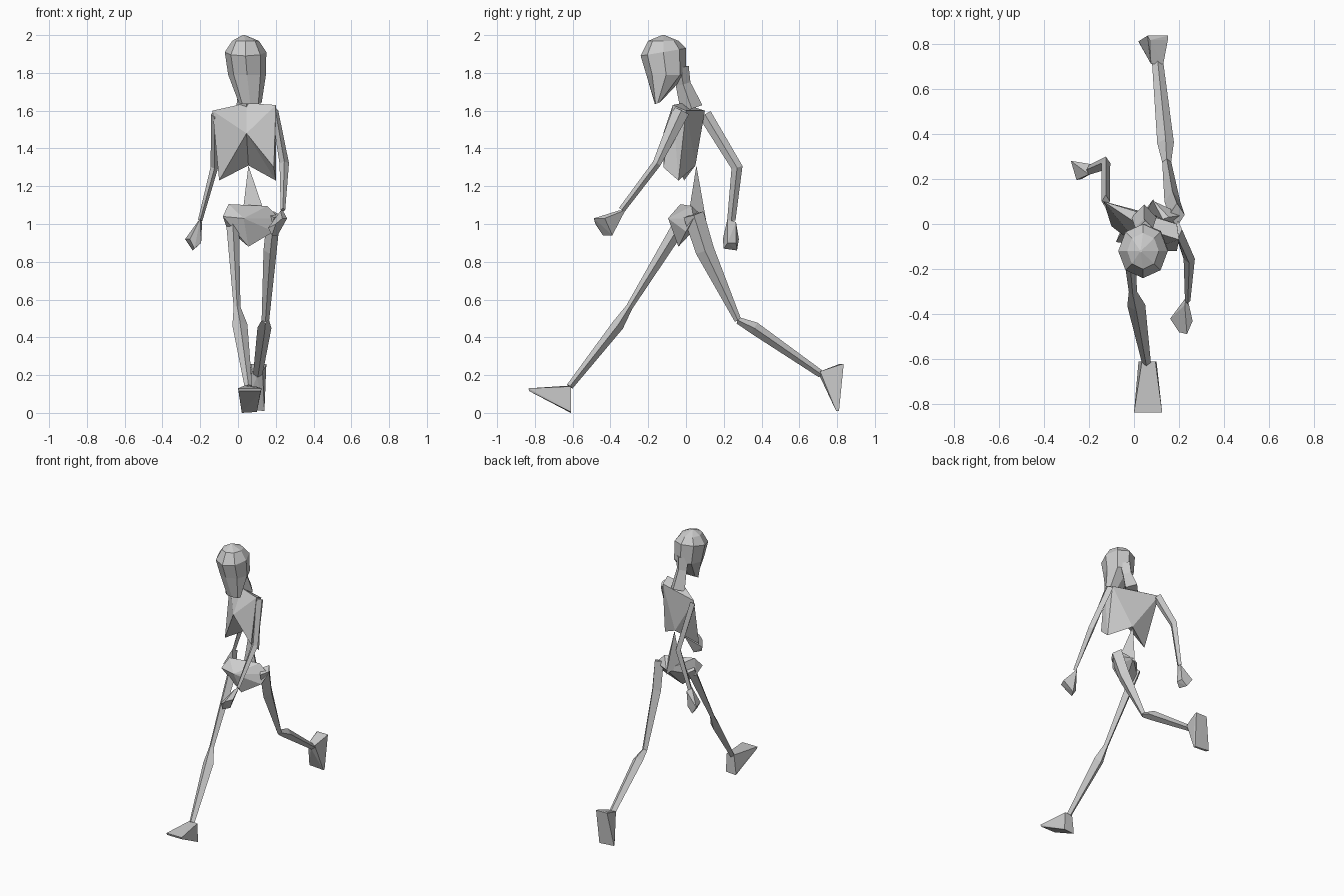
import bpy, bmesh, math
from mathutils import Vector

cube = bpy.data.objects.get("Cube")
if cube:
    bpy.data.objects.remove(cube, do_unlink=True)

grey = bpy.data.materials.new("plain grey")
grey.use_nodes = True
grey.diffuse_color = (0.6, 0.6, 0.6, 1)
grey.node_tree.nodes["Principled BSDF"].inputs["Base Color"].default_value = (0.6, 0.6, 0.6, 1)


def finish(name, bm):
    bmesh.ops.recalc_face_normals(bm, faces=bm.faces)
    mesh = bpy.data.meshes.new(name)
    bm.to_mesh(mesh)
    bm.free()
    mesh.materials.append(grey)
    obj = bpy.data.objects.new(name, mesh)
    bpy.context.collection.objects.link(obj)
    return obj


def hull(name, points):
    """Faceted solid wrapped around a few points."""
    bm = bmesh.new()
    verts = [bm.verts.new(p) for p in points]
    result = bmesh.ops.convex_hull(bm, input=verts)
    unused = [g for g in result["geom_interior"] if isinstance(g, bmesh.types.BMVert)]
    bmesh.ops.delete(bm, geom=unused, context="VERTS")
    return finish(name, bm)


def loft(name, rings):
    """Skin a stack of rings and close both ends."""
    bm = bmesh.new()
    loops = [[bm.verts.new(p) for p in ring] for ring in rings]
    n = len(loops[0])
    for a, b in zip(loops, loops[1:]):
        for i in range(n):
            j = (i + 1) % n
            bm.faces.new((a[i], a[j], b[j], b[i]))
    bm.faces.new(loops[0])
    bm.faces.new(loops[-1])
    return finish(name, bm)


def limb(name, sections):
    """Four-sided tapered limb; each section is centre, half width, half depth."""
    centres = [Vector(s[0]) for s in sections]
    rings = []
    for i, (c, (_, w, d)) in enumerate(zip(centres, sections)):
        along = centres[min(i + 1, len(centres) - 1)] - centres[max(i - 1, 0)]
        across = Vector((1, 0, 0))
        across = (across - across.project(along)).normalized()
        depth = along.cross(across).normalized()
        rings.append([c + across * w, c + depth * d, c - across * w, c - depth * d])
    return loft(name, rings)


# Head: eight-sided rings narrowing to a wedge-shaped chin
def head_ring(x, y, z, rx, ry, tilt=0):
    angles = [math.tau * i / 8 + math.pi / 2 for i in range(8)]
    return [(x + rx * math.cos(a), y + ry * math.sin(a), z + tilt * math.sin(a)) for a in angles]


loft("head", [
    head_ring(0.03, -0.12, 2.0, 0.006, 0.006),
    head_ring(0.04, -0.12, 1.97, 0.07, 0.08),
    head_ring(0.04, -0.12, 1.91, 0.11, 0.12, 0.02),
    head_ring(0.048, -0.105, 1.79, 0.1, 0.105),
    head_ring(0.065, -0.15, 1.64, 0.06, 0.015, 0.006),
])

# Neck
limb("neck", [((0.05, -0.03, 1.83), 0.05, 0.045),
              ((0.045, -0.015, 1.74), 0.04, 0.04),
              ((0.045, 0.03, 1.61), 0.055, 0.06)])

# Rib cage: twisted shell with a raised notch underneath
points = {
    "right_shoulder": (-0.135, 0.10, 1.60),
    "left_shoulder": (0.2, -0.07, 1.63),
    "breast": (0.045, -0.12, 1.48),
    "back": (0.055, 0.05, 1.31),
    "left_low": (0.2, -0.04, 1.23),
    "right_low": (-0.1, -0.01, 1.23),
    "left_front": (0.19, -0.12, 1.30),
    "left_back": (0.19, 0.0, 1.60),
    "collar": (0.045, -0.02, 1.64),
}
bm = bmesh.new()
v = {k: bm.verts.new(p) for k, p in points.items()}
for corners in [
    ("right_shoulder", "breast", "collar"), ("collar", "breast", "left_shoulder"),
    ("right_shoulder", "collar", "left_back"), ("collar", "left_shoulder", "left_back"),
    ("right_shoulder", "left_back", "back"), ("left_back", "left_low", "back"),
    ("right_shoulder", "back", "right_low"), ("right_shoulder", "right_low", "breast"),
    ("breast", "right_low", "back"), ("breast", "back", "left_low"),
    ("breast", "left_low", "left_front"), ("breast", "left_front", "left_shoulder"),
    ("left_shoulder", "left_front", "left_low"), ("left_shoulder", "left_low", "left_back"),
]:
    bm.faces.new([v[c] for c in corners])
finish("rib_cage", bm)

# Spine and pelvis
hull("spine", [(0.055, 0.055, 1.31), (0.025, 0.03, 1.06), (0.13, 0.02, 1.09), (0.085, 0.11, 1.0)])
hull("pelvis", [(-0.08, -0.08, 1.04), (-0.05, -0.03, 1.105), (0.03, -0.095, 1.03),
                (0.155, 0.03, 1.095), (0.22, 0.04, 1.03), (0.19, 0.0, 0.96),
                (0.055, -0.04, 0.88), (0.09, 0.1, 1.03), (-0.06, -0.03, 0.98)])

# Legs: right one reaching forward, left one trailing
limb("right_leg", [((-0.03, -0.01, 1.03), 0.035, 0.04),
                   ((-0.005, -0.3, 0.56), 0.018, 0.018),
                   ((0.01, -0.36, 0.465), 0.04, 0.032),
                   ((0.055, -0.615, 0.14), 0.02, 0.018)])
limb("left_thigh", [((0.19, 0.04, 1.05), 0.035, 0.055),
                    ((0.17, 0.1, 0.86), 0.035, 0.05),
                    ((0.145, 0.275, 0.49), 0.02, 0.018)])
limb("left_shin", [((0.145, 0.275, 0.49), 0.02, 0.018),
                   ((0.14, 0.36, 0.45), 0.037, 0.033),
                   ((0.105, 0.715, 0.205), 0.025, 0.02)])

# Feet: wedges with a wide flat sole
hull("right_foot", [(0.035, -0.61, 0.145), (0.095, -0.61, 0.14), (0.0, -0.835, 0.13),
                    (0.125, -0.835, 0.13), (0.003, -0.83, 0.115), (0.12, -0.83, 0.115),
                    (0.02, -0.61, 0.0), (0.1, -0.61, 0.005), (0.02, -0.61, 0.02), (0.1, -0.61, 0.025)])
hull("left_foot", [(0.075, 0.71, 0.22), (0.13, 0.71, 0.22), (0.1, 0.71, 0.19),
                   (0.06, 0.835, 0.26), (0.15, 0.835, 0.26), (0.07, 0.815, 0.26), (0.15, 0.815, 0.255),
                   (0.02, 0.81, 0.02), (0.14, 0.81, 0.01), (0.03, 0.79, 0.02), (0.14, 0.795, 0.01)])

# Arms: left one swung forward, right one back
limb("left_arm", [((0.195, -0.025, 1.60), 0.018, 0.045),
                  ((0.245, -0.155, 1.32), 0.025, 0.022),
                  ((0.238, -0.34, 1.075), 0.012, 0.018)])
limb("right_arm", [((-0.125, 0.1, 1.58), 0.018, 0.035),
                   ((-0.125, 0.27, 1.30), 0.02, 0.03),
                   ((-0.2, 0.24, 1.02), 0.012, 0.022)])

# Hands: closed fists
hull("left_hand", [(0.235, -0.32, 1.075), (0.225, -0.36, 1.07), (0.16, -0.42, 0.98),
                   (0.26, -0.43, 1.03), (0.235, -0.488, 1.03), (0.2, -0.48, 1.0),
                   (0.21, -0.39, 0.94), (0.18, -0.44, 0.94)])
hull("right_hand", [(-0.2, 0.22, 1.03), (-0.19, 0.265, 1.01), (-0.28, 0.28, 0.92),
                    (-0.255, 0.195, 0.92), (-0.24, 0.27, 0.86), (-0.23, 0.2, 0.87),
                    (-0.195, 0.22, 0.9), (-0.2, 0.265, 0.9)])
